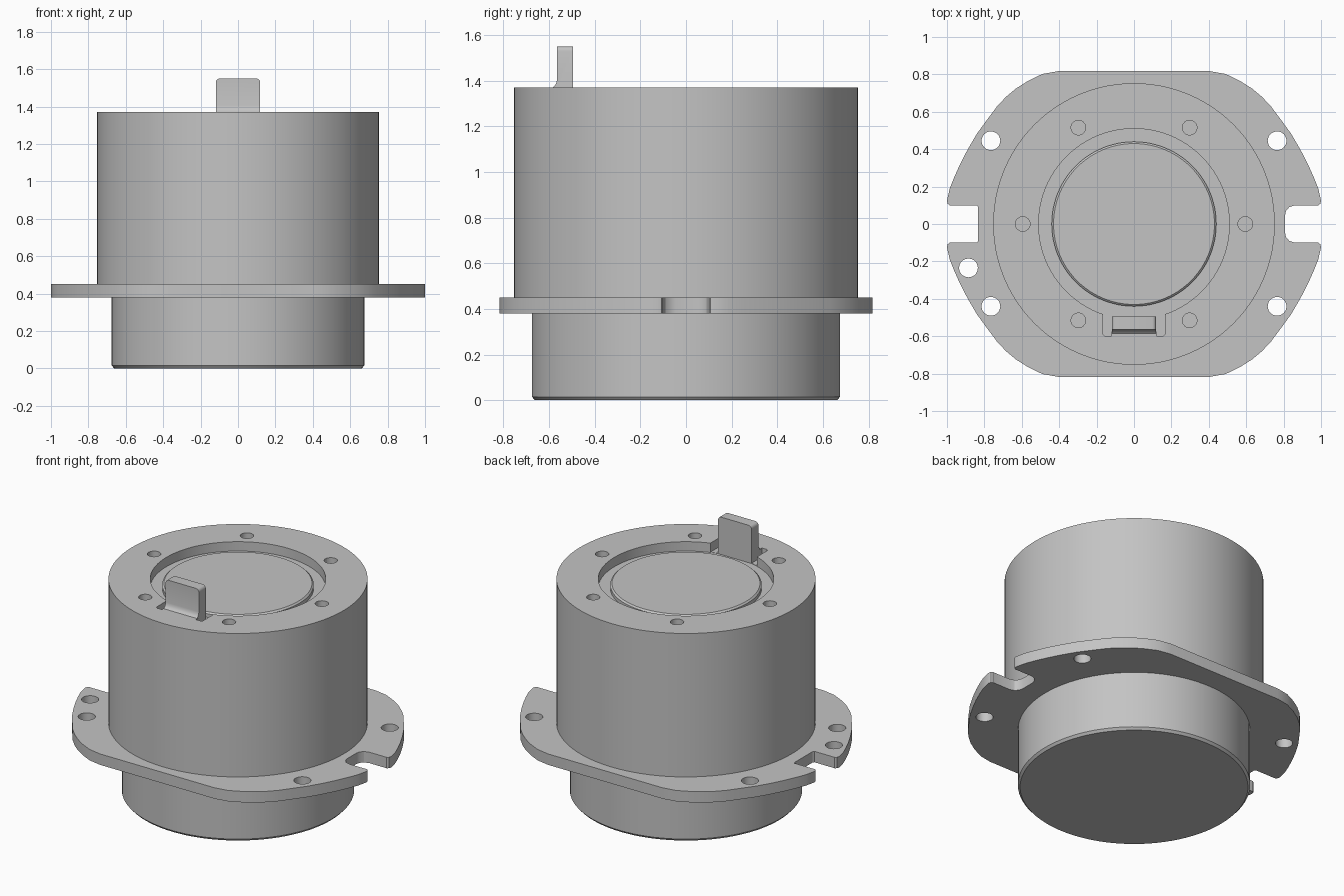
import bpy, bmesh, math
from mathutils import Matrix, Vector

if "Cube" in bpy.data.objects:
    bpy.data.objects.remove(bpy.data.objects["Cube"], do_unlink=True)

grey = bpy.data.materials.new("plain grey")
grey.use_nodes = True
colour = (0.55, 0.55, 0.55, 1)
grey.diffuse_color = colour
grey.node_tree.nodes["Principled BSDF"].inputs["Base Color"].default_value = colour


def make_object(name, bm):
    bmesh.ops.recalc_face_normals(bm, faces=bm.faces[:])
    mesh = bpy.data.meshes.new(name)
    bm.to_mesh(mesh)
    bm.free()
    mesh.materials.append(grey)
    obj = bpy.data.objects.new(name, mesh)
    bpy.context.collection.objects.link(obj)
    return obj


def activate(obj):
    bpy.ops.object.select_all(action='DESELECT')
    obj.select_set(True)
    bpy.context.view_layer.objects.active = obj


def smooth(obj):
    activate(obj)
    bpy.ops.object.shade_smooth_by_angle(angle=math.radians(30))


def lathe(name, profile, steps=96):
    """Turn an (r, z) profile whose two ends lie on the axis."""
    bm = bmesh.new()
    verts = [bm.verts.new((r, 0, z)) for r, z in profile]
    edges = [bm.edges.new(pair) for pair in zip(verts, verts[1:])]
    bmesh.ops.spin(bm, geom=verts + edges, axis=(0, 0, 1), cent=(0, 0, 0),
                   angle=math.tau, steps=steps)
    bmesh.ops.remove_doubles(bm, verts=bm.verts[:], dist=0.0001)
    return make_object(name, bm)


def add_prism(bm, points, depth):
    """Extrude a closed outline along the vector depth."""
    face = bm.faces.new([bm.verts.new(p) for p in points])
    result = bmesh.ops.extrude_face_region(bm, geom=[face])
    moved = [v for v in result["geom"] if isinstance(v, bmesh.types.BMVert)]
    bmesh.ops.translate(bm, verts=moved, vec=depth)


def add_drill(bm, x, y, radius, low, high):
    bmesh.ops.create_cone(bm, cap_ends=True, segments=32, radius1=radius,
                          radius2=radius, depth=high - low,
                          matrix=Matrix.Translation((x, y, (low + high) / 2)))


def cut(target, bm):
    cutter = make_object("cutter", bm)
    cutter.hide_render = True
    mod = target.modifiers.new("cut", 'BOOLEAN')
    mod.operation = 'DIFFERENCE'
    mod.solver = 'EXACT'
    mod.object = cutter
    activate(target)
    bpy.ops.object.modifier_apply(modifier=mod.name)
    bpy.data.objects.remove(cutter, do_unlink=True)


# Housing: narrow lower boss, wide drum, round recess in the top
TOP, FLOOR = 1.37, 1.31
housing = lathe("housing", [
    (0, 0), (.662, 0), (.675, .015), (.675, .41), (.753, .41),
    (.753, TOP), (.51, TOP), (.51, FLOOR), (0, FLOOR)])

# Six screw holes and the tab slot with corner reliefs
holes = bmesh.new()
for i in range(6):
    a = i * math.tau / 6
    add_drill(holes, .595 * math.cos(a), .595 * math.sin(a), .039, 1.25, 1.5)
cut(housing, holes)
half = [(.12, -.575), (.12, -.6), (.155, -.6), (.165, -.59), (.165, -.45)]
slot = half + [(-x, y) for x, y in reversed(half)]
slot_bm = bmesh.new()
add_prism(slot_bm, [(x, y, FLOOR + .002) for x, y in slot], Vector((0, 0, .2)))
cut(housing, slot_bm)
smooth(housing)

# Chamfered disc inside the recess
smooth(lathe("centre_disc", [
    (0, 1.3), (.44, 1.3), (.44, 1.333), (.43, 1.342), (0, 1.342)]))

# Mounting flange with a notch on each side
arc = [(1, .125), (.985, .19), (.963, .246), (.93, .32), (.89, .397),
       (.84, .483), (.78, .565), (.73, .632), (.684, .68), (.63, .725),
       (.567, .765), (.49, .802), (.406, .817)]
mouth = [(.985, .1), (.996, .108)]
right_notch = [(.807, .045), (.813, .07), (.83, .09), (.86, .1)]
left_notch = [(.834, .09), (.84, .1)]
right = right_notch + mouth + arc
left = [(-x, y) for x, y in reversed(left_notch + mouth + arc)]
upper = right + left
outline = upper + [(x, -y) for x, y in reversed(upper)]
flange_bm = bmesh.new()
add_prism(flange_bm, [(x, y, .38) for x, y in outline], Vector((0, 0, .07)))
flange = make_object("flange", flange_bm)

# Four corner holes and one extra locating hole
drills = bmesh.new()
for x, y in [(.765, .445), (-.765, .445), (.765, -.44), (-.765, -.44), (-.885, -.235)]:
    add_drill(drills, x, y, .05, .3, .55)
cut(flange, drills)
smooth(flange)

# Upright connector tab with a flared foot and rounded upper corners
tab_profile = [(-.495, 1.305), (-.495, 1.55), (-.565, 1.55), (-.565, 1.405),
               (-.568, 1.39), (-.575, 1.378), (-.585, 1.37), (-.585, 1.305)]
tab_bm = bmesh.new()
add_prism(tab_bm, [(-.118, y, z) for y, z in tab_profile], Vector((.236, 0, 0)))
corners = [e for e in tab_bm.edges
           if all(v.co.z > 1.54 for v in e.verts)
           and abs(e.verts[0].co.x - e.verts[1].co.x) < .001]
bmesh.ops.bevel(tab_bm, geom=corners, offset=.02, segments=4, profile=.5,
                affect='EDGES')
smooth(make_object("connector_tab", tab_bm))
